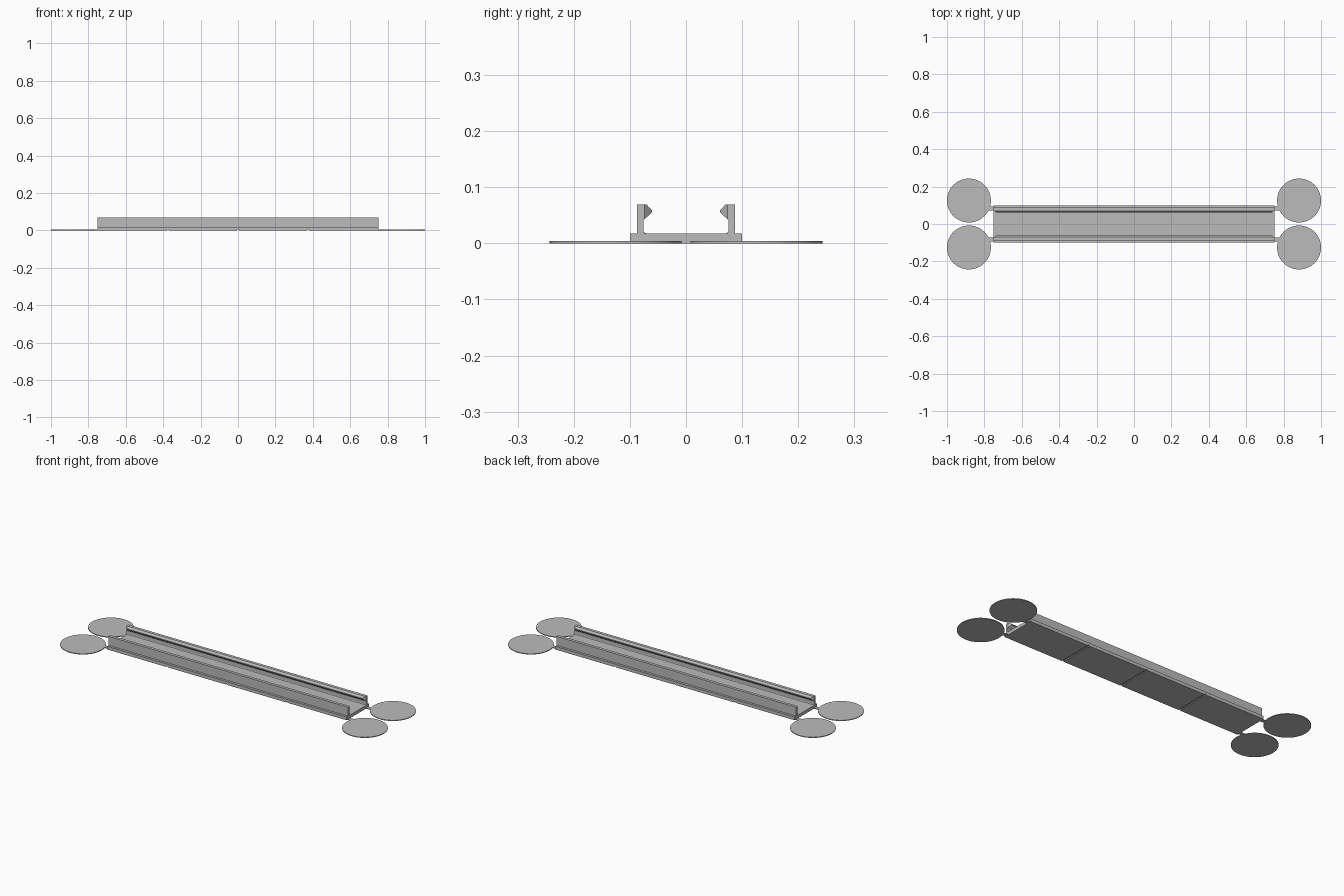
import bpy
import bmesh
from mathutils import Vector

cube = bpy.data.objects.get("Cube")
if cube:
    bpy.data.objects.remove(cube, do_unlink=True)

grey = bpy.data.materials.new("plain grey")
grey.use_nodes = True
grey.diffuse_color = (0.5, 0.5, 0.5, 1)
grey.node_tree.nodes["Principled BSDF"].inputs["Base Color"].default_value = (0.5, 0.5, 0.5, 1)

HALF = 0.75      # half length of the channel
FLOOR = 0.018    # floor thickness
PAD = 0.004      # anti-warp pad thickness


def finish(bm, name):
    bmesh.ops.recalc_face_normals(bm, faces=bm.faces)
    mesh = bpy.data.meshes.new(name)
    bm.to_mesh(mesh)
    bm.free()
    mesh.materials.append(grey)
    obj = bpy.data.objects.new(name, mesh)
    bpy.context.scene.collection.objects.link(obj)
    return obj


def extrude(points, offset):
    """Extrude a closed outline of 3D points along an offset."""
    bm = bmesh.new()
    face = bm.faces.new([bm.verts.new(p) for p in points])
    ext = bmesh.ops.extrude_face_region(bm, geom=[face])["geom"]
    moved = [v for v in ext if isinstance(v, bmesh.types.BMVert)]
    bmesh.ops.translate(bm, verts=moved, vec=offset)
    return bm


# Floor plate with three shallow score grooves underneath
outline = [(-HALF, 0)]
for x in (-HALF / 2, 0, HALF / 2):
    outline += [(x - 0.006, 0), (x - 0.004, 0.004), (x + 0.004, 0.004), (x + 0.006, 0)]
outline += [(HALF, 0), (HALF, FLOOR), (-HALF, FLOOR)]
finish(extrude([(x, -0.1, z) for x, z in outline], Vector((0, 0.2, 0))), "floor_plate")

# Hooked rails: outer wall, clip lip, inner wall and fillet, as (inward y, z)
rail = [(-0.087, FLOOR), (-0.087, 0.069), (-0.070, 0.069), (-0.061, 0.059),
        (-0.061, 0.055), (-0.076, 0.041), (-0.076, 0.023), (-0.0745, 0.0195),
        (-0.071, FLOOR)]
for side, name in ((1, "front_rail"), (-1, "back_rail")):
    bm = extrude([(-HALF, side * y, z) for y, z in rail], Vector((2 * HALF, 0, 0)))
    # Chamfer both ends of the clip lip
    for end in (-1, 1):
        cut = bmesh.ops.bisect_plane(
            bm, geom=bm.verts[:] + bm.edges[:] + bm.faces[:], clear_outer=True,
            plane_co=(end * HALF, side * -0.074, 0), plane_no=(end, side, 0))
        rim = [e for e in cut["geom_cut"] if isinstance(e, bmesh.types.BMEdge)]
        bmesh.ops.holes_fill(bm, edges=rim, sides=0)
    finish(bm, name)

# Round corner pads joined to the channel by narrow tabs
for sx, end in ((-1, "right"), (1, "left")):
    for sy, depth in ((-1, "front"), (1, "back")):
        bm = bmesh.new()
        bmesh.ops.create_cone(bm, cap_ends=True, segments=64, radius1=0.1175,
                              radius2=0.1175, depth=PAD)
        bmesh.ops.translate(bm, verts=bm.verts, vec=(sx * 0.8825, sy * 0.1255, PAD / 2))
        pad = finish(bm, f"{depth}_{end}_pad")
        bpy.ops.object.select_all(action="DESELECT")
        pad.select_set(True)
        bpy.context.view_layer.objects.active = pad
        bpy.ops.object.shade_smooth_by_angle()

        bm = bmesh.new()
        bmesh.ops.create_cube(bm, size=1)
        bmesh.ops.scale(bm, verts=bm.verts, vec=(0.05, 0.02, PAD))
        bmesh.ops.translate(bm, verts=bm.verts, vec=(sx * 0.77, sy * 0.083, PAD / 2))
        finish(bm, f"{depth}_{end}_tab")
